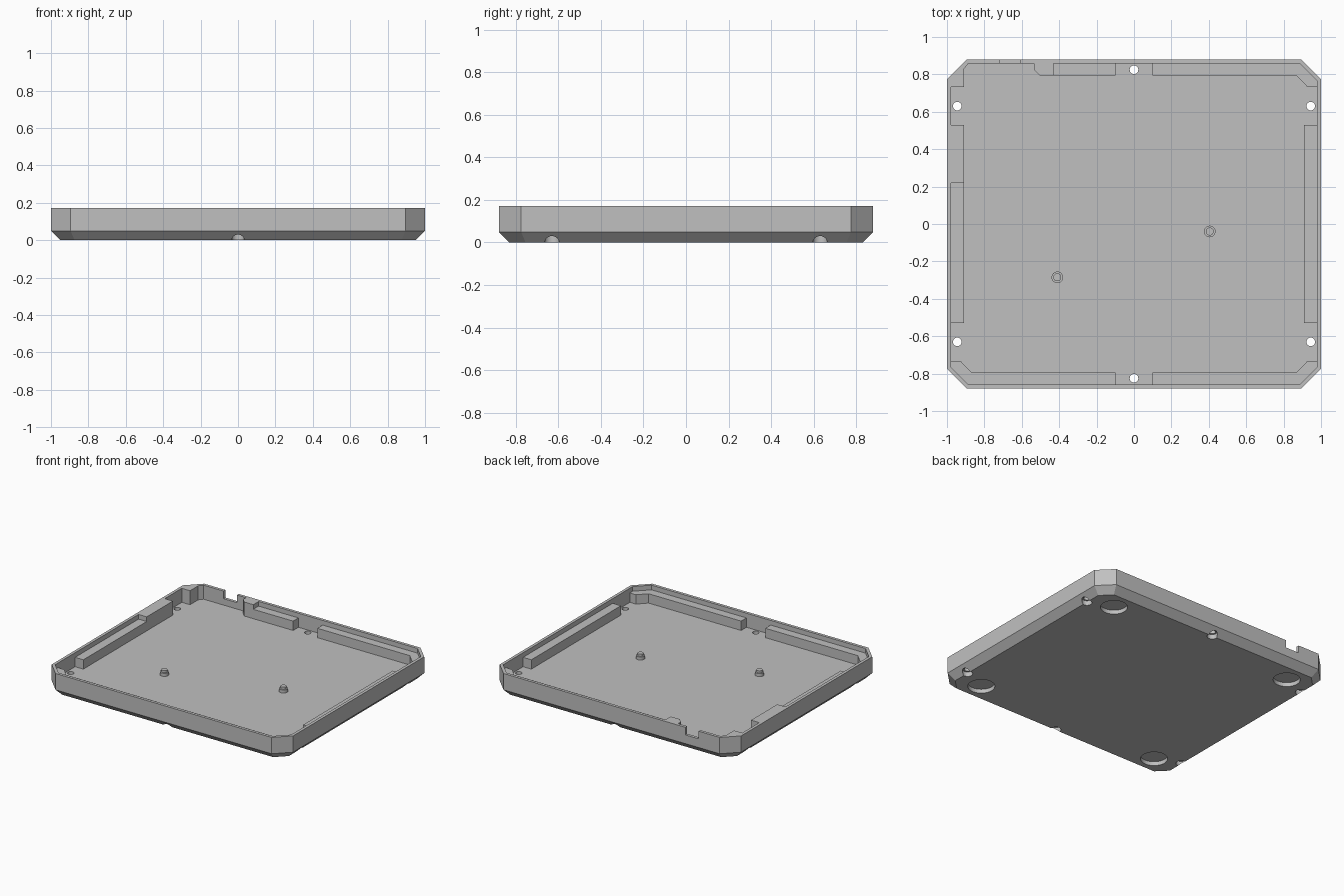
import bpy, bmesh, math

if "Cube" in bpy.data.objects:
    bpy.data.objects.remove(bpy.data.objects["Cube"])

W, D, H = 1.0, 0.88, 0.172      # half width, half depth, height
CORNER, BEVEL, WALL = 0.105, 0.05, 0.022
FLOOR, LEDGE = 0.067, 0.137

grey = bpy.data.materials.new("grey_plastic")
grey.diffuse_color = (0.53, 0.53, 0.53, 1)
grey.use_nodes = True
grey.node_tree.nodes["Principled BSDF"].inputs["Base Color"].default_value = grey.diffuse_color


def make_object(name, bm):
    bmesh.ops.recalc_face_normals(bm, faces=bm.faces)
    mesh = bpy.data.meshes.new(name)
    bm.to_mesh(mesh)
    bm.free()
    mesh.materials.append(grey)
    obj = bpy.data.objects.new(name, mesh)
    bpy.context.collection.objects.link(obj)
    return obj


def loft(name, rings):
    """Join rings of equal point count and cap both ends."""
    bm = bmesh.new()
    loops = [[bm.verts.new(p) for p in ring] for ring in rings]
    n = len(loops[0])
    for a, b in zip(loops, loops[1:]):
        for i in range(n):
            j = (i + 1) % n
            bm.faces.new((a[i], a[j], b[j], b[i]))
    bm.faces.new(loops[0])
    bm.faces.new(loops[-1])
    return make_object(name, bm)


def prism(name, points, z0, z1):
    return loft(name, [[(x, y, z) for x, y in points] for z in (z0, z1)])


def octagon(inset, z):
    x, y, c = W - inset, D - inset, CORNER - inset * (2 - math.sqrt(2))
    return [(x, y - c, z), (x - c, y, z), (c - x, y, z), (-x, y - c, z),
            (-x, c - y, z), (c - x, -y, z), (x - c, -y, z), (x, c - y, z)]


def turned(name, x, y, steps, n=32):
    """Round part from (radius, height) steps."""
    return loft(name, [[(x + r * math.cos(2 * math.pi * i / n),
                         y + r * math.sin(2 * math.pi * i / n), z) for i in range(n)]
                       for r, z in steps])


def rect(x0, x1, y0, y1):
    return [(x0, y0), (x1, y0), (x1, y1), (x0, y1)]


def cut(target, cutter):
    cutter.hide_render = True
    mod = target.modifiers.new("cut", 'BOOLEAN')
    mod.operation, mod.solver, mod.object = 'DIFFERENCE', 'EXACT', cutter
    bpy.context.view_layer.objects.active = target
    bpy.ops.object.modifier_apply(modifier=mod.name)
    bpy.data.objects.remove(cutter)


def smooth(obj):
    bpy.ops.object.select_all(action='DESELECT')
    obj.select_set(True)
    bpy.context.view_layer.objects.active = obj
    bpy.ops.object.shade_smooth_by_angle(angle=math.radians(25))


# Tray shell: bevelled underside, outer wall, rim, inner wall, floor
tray = loft("tray", [octagon(BEVEL, 0), octagon(0, BEVEL), octagon(0, H),
                     octagon(WALL, H), octagon(WALL, FLOOR)])

# Screw holes with wide counterbores that break through the bevel
for x, y in [(0, 0.825), (0, -0.825)] + [(sx * 0.945, sy * 0.63)
                                         for sx in (-1, 1) for sy in (-1, 1)]:
    cut(tray, turned("screw_cutter", x, y,
                     [(0.035, -0.1), (0.035, 0.035), (0.023, 0.035), (0.023, 0.1)]))

# Round recesses for the rubber feet
for sx in (-1, 1):
    for sy in (-1, 1):
        cut(tray, turned("foot_cutter", sx * 0.765, sy * 0.70,
                         [(0.092, -0.1), (0.092, 0.03)], 48))

# Cable notch in the back wall
cut(tray, prism("notch_cutter", rect(-0.72, -0.61, 0.84, 0.95), 0.115, 0.3))
smooth(tray)

# Low support ledges along the walls
ix, iy = W - WALL, D - WALL
c = CORNER - WALL * (2 - math.sqrt(2))
corner = [(0.1, iy), (0.1, 0.795), (0.866, 0.795), (0.928, 0.732),
          (ix, 0.732), (ix, iy - c), (ix - c, iy)]
for name, sx, sy in (("back_right_ledge", 1, 1), ("front_right_ledge", 1, -1),
                     ("front_left_ledge", -1, -1)):
    prism(name, [(sx * x, sy * y) for x, y in corner], FLOOR, LEDGE)
prism("back_ledge", rect(-0.43, -0.1, 0.795, iy), FLOOR, LEDGE)
prism("right_ledge", rect(0.91, ix, -0.53, 0.53), FLOOR, LEDGE)
prism("left_ledge", rect(-ix, -0.91, -0.53, 0.22), FLOOR, LEDGE)

# Full-height blocks level with the rim
prism("left_block", rect(-ix, -0.91, 0.22, 0.53), FLOOR, H)
prism("back_left_corner_block", [(-ix, 0.732), (-0.91, 0.732), (-0.91, 0.828),
                                 (c - ix, iy), (-ix, iy - c)], FLOOR, H)
prism("back_block", [(-0.535, iy), (-0.535, 0.825), (-0.505, 0.795),
                     (-0.43, 0.795), (-0.43, iy)], FLOOR, H)

# Stepped locating posts on the floor
for name, x, y in (("left_post", -0.41, -0.285), ("right_post", 0.405, -0.04)):
    smooth(turned(name, x, y, [(0.031, FLOOR), (0.031, 0.09), (0.021, 0.09),
                               (0.021, 0.106)]))
